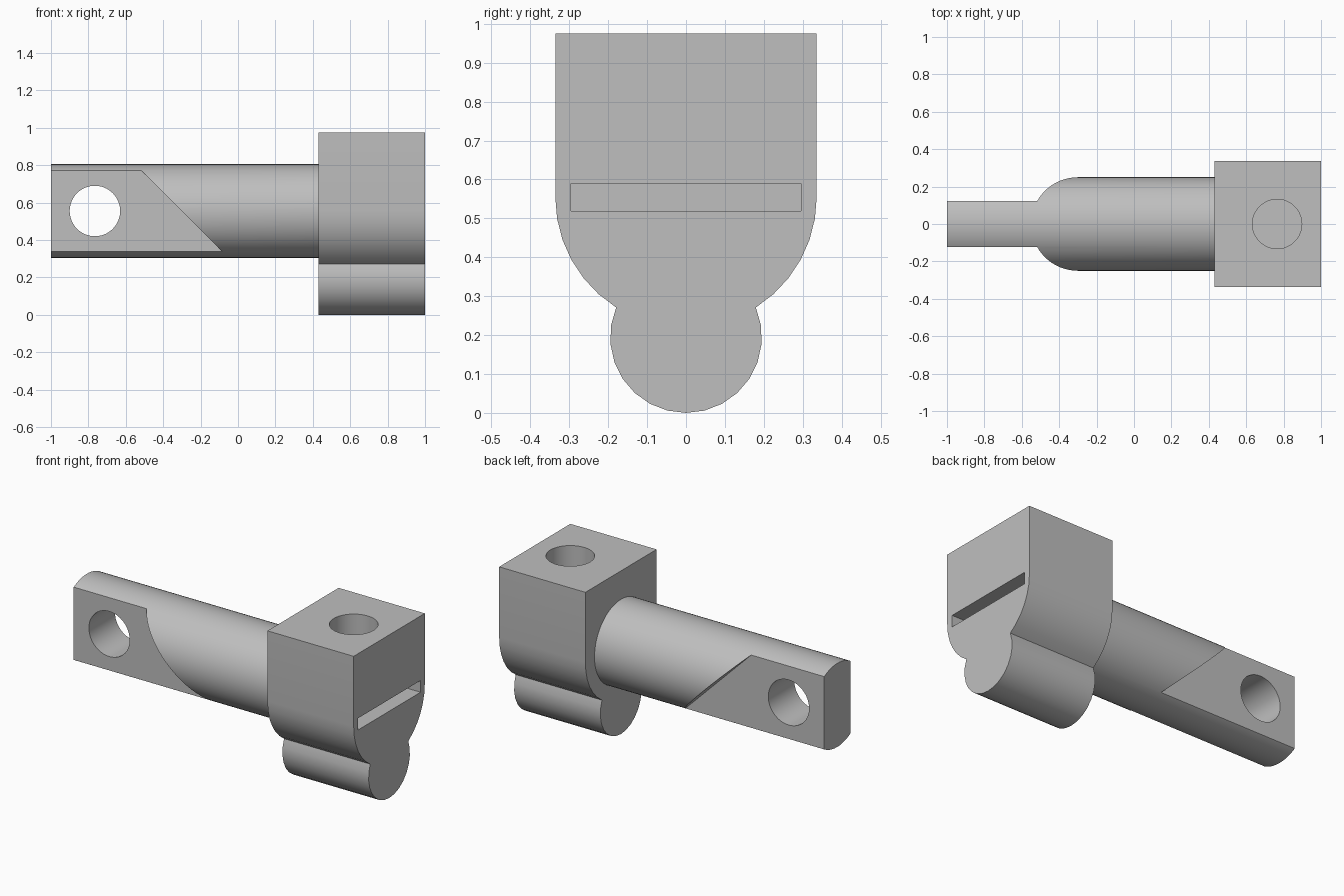
import bpy, bmesh
from math import sin, cos, pi, asin, radians
from mathutils import Vector

cube = bpy.data.objects.get("Cube")
if cube:
    bpy.data.objects.remove(cube, do_unlink=True)

AXIS_Z = 0.555      # height of the shaft axis
SHAFT_R = 0.25
HEAD_X = 0.43       # where shaft meets head

grey = bpy.data.materials.new("plain grey")
grey.use_nodes = True
grey.diffuse_color = (0.52, 0.52, 0.52, 1)
grey.node_tree.nodes["Principled BSDF"].inputs["Base Color"].default_value = (0.52, 0.52, 0.52, 1)


def arc(cu, cv, r, start, end, n):
    steps = [start + (end - start) * i / n for i in range(n + 1)]
    return [(cu + r * cos(a), cv + r * sin(a)) for a in steps]


def circle(cu, cv, r, n=48):
    return arc(cu, cv, r, 0, 2 * pi, n)[:-1]


def prism(name, outline, axis, lo, hi):
    """Extrude a closed outline along an axis; the outline uses the other two axes in order."""
    def place(u, v):
        co = [u, v]
        co.insert(axis, lo)
        return co
    bm = bmesh.new()
    face = bm.faces.new([bm.verts.new(place(u, v)) for u, v in outline])
    shift = Vector((0, 0, 0))
    shift[axis] = hi - lo
    grown = bmesh.ops.extrude_face_region(bm, geom=[face])
    bmesh.ops.translate(bm, vec=shift, verts=[g for g in grown["geom"] if isinstance(g, bmesh.types.BMVert)])
    bmesh.ops.recalc_face_normals(bm, faces=bm.faces)
    mesh = bpy.data.meshes.new(name)
    bm.to_mesh(mesh)
    bm.free()
    mesh.materials.append(grey)
    obj = bpy.data.objects.new(name, mesh)
    bpy.context.collection.objects.link(obj)
    return obj


def select_only(obj):
    bpy.ops.object.select_all(action="DESELECT")
    obj.select_set(True)
    bpy.context.view_layer.objects.active = obj


def cut(obj, cutter):
    cutter.hide_render = True
    mod = obj.modifiers.new("cut", "BOOLEAN")
    mod.operation = "DIFFERENCE"
    mod.solver = "EXACT"
    mod.object = cutter
    select_only(obj)
    bpy.ops.object.modifier_apply(modifier=mod.name)
    bpy.data.objects.remove(cutter, do_unlink=True)


def rectangle(u0, u1, v0, v1):
    return [(u0, v0), (u1, v0), (u1, v1), (u0, v1)]


# Clamp head: square top, round belly and a smaller round rib below
W, RIB_R = 0.336, 0.195
neck_y, neck_z = 0.18, 0.271
belly = asin((AXIS_Z - neck_z) / W)
rib = asin((neck_z - RIB_R) / RIB_R)
outline = [(W, 0.975), (-W, 0.975)]
outline += arc(0, AXIS_Z, W, pi, pi + belly, 6)
outline += arc(0, RIB_R, RIB_R, pi - rib, 2 * pi + rib, 16)
outline += arc(0, AXIS_Z, W, 2 * pi - belly, 2 * pi, 6)
head = prism("clamp_head", outline, 0, HEAD_X, 1.0)

# Screw hole from the top, meeting the flat slot in the end face
cut(head, prism("slot_cutter", rectangle(-0.296, 0.296, 0.519, 0.589), 0, 0.5, 1.1))
cut(head, prism("screw_hole_cutter", circle(0.765, 0, 0.132), 2, 0.55, 1.1))

# Round shaft with a flat on each side that ends in a slanted shoulder
shaft = prism("shaft", circle(0, AXIS_Z, SHAFT_R, 64), 0, -1.0, HEAD_X)
wedge = [(-1.2, 0.1), (0.155, 0.1), (-0.745, 1.0), (-1.2, 1.0)]
for side in (-1, 1):
    cut(shaft, prism("flat_cutter", wedge, 1, side * 0.123, side * 0.4))
cut(shaft, prism("eye_cutter", circle(-0.765, AXIS_Z, 0.135), 1, -0.5, 0.5))

for obj in (head, shaft):
    select_only(obj)
    bpy.ops.object.shade_smooth_by_angle(angle=radians(30))
